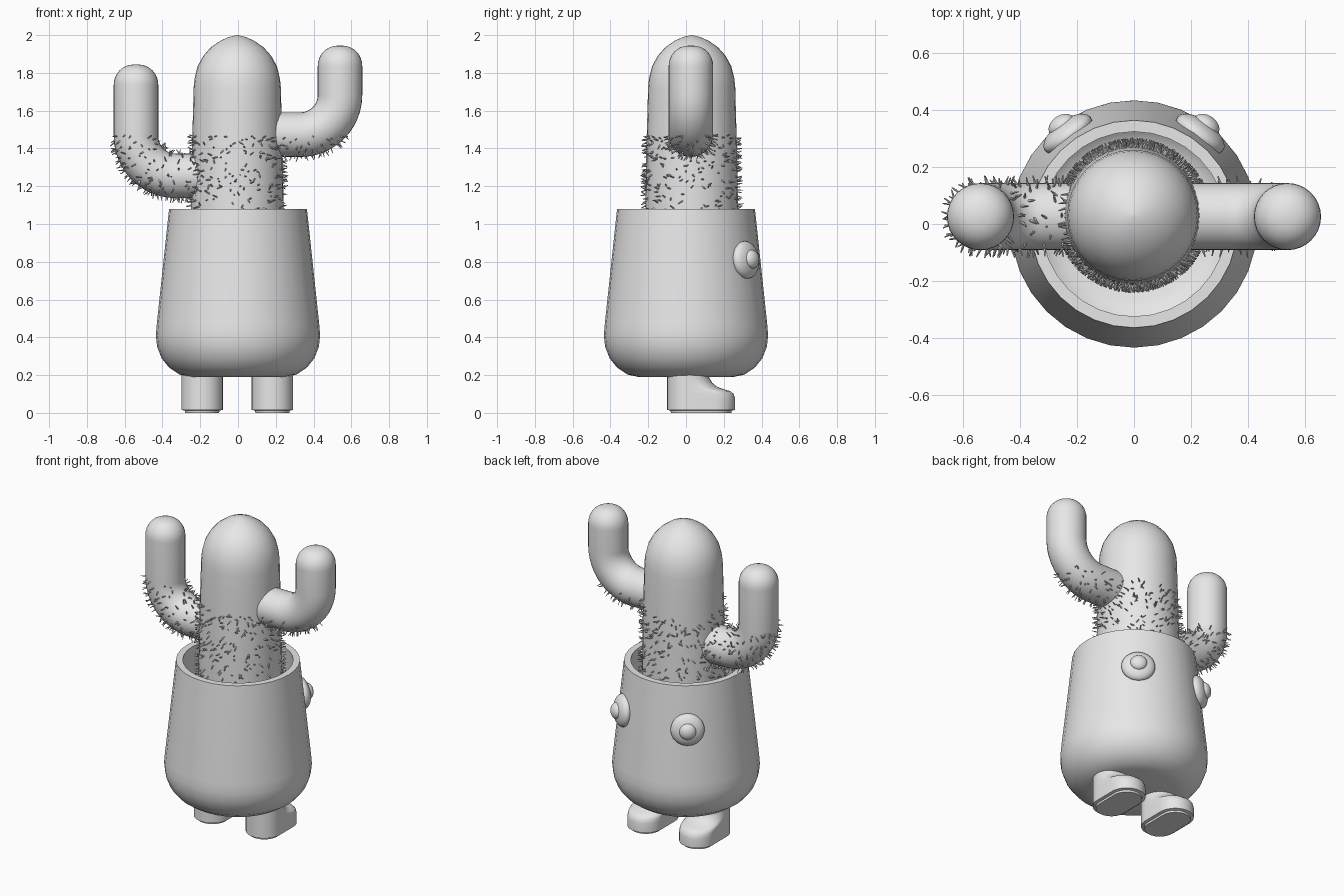
import bpy, bmesh, random
from math import sin, cos, pi, radians
from mathutils import Vector, Matrix

random.seed(4)
if "Cube" in bpy.data.objects:
    bpy.data.objects.remove(bpy.data.objects["Cube"], do_unlink=True)

grey = bpy.data.materials.new("plain grey")
grey.use_nodes = True
grey.diffuse_color = (0.8, 0.8, 0.8, 1)
grey.node_tree.nodes["Principled BSDF"].inputs["Base Color"].default_value = (0.8, 0.8, 0.8, 1)


def finish(name, bm, angle=40):
    """Turn a bmesh into a smooth shaded object with sharp creases."""
    bmesh.ops.recalc_face_normals(bm, faces=bm.faces)
    mesh = bpy.data.meshes.new(name)
    bm.to_mesh(mesh)
    bm.free()
    mesh.materials.append(grey)
    mesh.shade_smooth()
    mesh.set_sharp_from_angle(angle=radians(angle))
    obj = bpy.data.objects.new(name, mesh)
    bpy.context.collection.objects.link(obj)
    return obj


def loft(name, rings, angle=40):
    """Skin a stack of closed rings and cap both ends."""
    bm = bmesh.new()
    loops = [[bm.verts.new(p) for p in ring] for ring in rings]
    for a, b in zip(loops, loops[1:]):
        for i in range(len(a)):
            j = (i + 1) % len(a)
            bm.faces.new((a[i], a[j], b[j], b[i]))
    bm.faces.new(loops[0][::-1])
    bm.faces.new(loops[-1])
    return finish(name, bm, angle)


def circle(center, u, v, r, n=32):
    return [center + (u * cos(2 * pi * i / n) + v * sin(2 * pi * i / n)) * r for i in range(n)]


X, Y, Z = Vector((1, 0, 0)), Vector((0, 1, 0)), Vector((0, 0, 1))


def lathe(name, profile, cx=0, cy=0, angle=40):
    return loft(name, [circle(Vector((cx, cy, z)), X, Y, r) for r, z in profile], angle)


# Hollow pot: outer wall, rim, inner wall, inner floor
outer = [(0.25, 0.19), (0.31, 0.203), (0.365, 0.24), (0.405, 0.29),
         (0.428, 0.35), (0.435, 0.41), (0.43, 0.47), (0.365, 1.08)]
inner = [(0.325, 1.08), (0.39, 0.47), (0.39, 0.38), (0.35, 0.28), (0.27, 0.235)]
lathe("pot", outer + inner)

# Cactus trunk with a domed, slightly pointed top
trunk = lathe("cactus_trunk", [
    (0.245, 0.235), (0.245, 1.1), (0.24, 1.4), (0.234, 1.6), (0.231, 1.72), (0.226, 1.77),
    (0.21, 1.835), (0.18, 1.89), (0.14, 1.935), (0.09, 1.97), (0.045, 1.99), (0.004, 2.0)],
    -0.004, 0.03)


# Arms: horizontal tube, quarter bend, upright tube, rounded tip
def arm(name, side, base, top, r=0.118, bend=0.21, reach=0.33):
    rings = [circle(Vector((side * 0.12, 0.026, base)), Y, Z, r)]
    for k in range(13):
        t = pi / 2 * k / 12
        center = Vector((side * (reach + bend * sin(t)), 0.026, base + bend * (1 - cos(t))))
        rings.append(circle(center, Y, Vector((-side * sin(t), 0, cos(t))), r))
    for k in range(9):
        t = pi / 2 * k / 8 * 0.98
        center = Vector((side * (reach + bend), 0.026, top - 0.11 + 0.11 * sin(t)))
        rings.append(circle(center, Y, -side * X, r * cos(t) ** 0.85))
    return loft(name, rings)


right_arm = arm("right_arm", -1, 1.255, 1.845)
left_arm = arm("left_arm", 1, 1.473, 1.945)


# Thorns scattered evenly over the lower part of each cactus piece
def thorns(name, source, density=620, zmin=0.5, zmax=1.47):
    bm = bmesh.new()
    for poly in source.data.polygons:
        if len(poly.vertices) != 4:
            continue
        a, b, c, d = [source.data.vertices[i].co for i in poly.vertices]
        wanted = poly.area * density
        count = int(wanted) + (random.random() < wanted % 1)
        for _ in range(count):
            root = a.lerp(b, s := random.random()).lerp(d.lerp(c, s), random.random())
            if not zmin < root.z < zmax:
                continue
            jitter = Vector([random.uniform(-1, 1) for _ in range(3)])
            aim = (poly.normal + jitter * 0.55).normalized()
            turn = aim.to_track_quat('Z', 'Y').to_matrix().to_4x4()
            bmesh.ops.create_cone(bm, segments=4, radius1=0.005, radius2=0.002, depth=0.034,
                                  cap_ends=True,
                                  matrix=Matrix.Translation(root + aim * 0.012) @ turn)
    return finish(name, bm, 30)


thorns("trunk_thorns", trunk)
thorns("right_arm_thorns", right_arm)
thorns("left_arm_thorns", left_arm)


# Eyes: flattened balls set on the pot wall, with a smaller raised pupil
def ball(name, center, normal, radius, thickness):
    bm = bmesh.new()
    turn = normal.to_track_quat('Z', 'Y').to_matrix().to_4x4()
    bmesh.ops.create_uvsphere(
        bm, u_segments=32, v_segments=16, radius=1,
        matrix=Matrix.Translation(center) @ turn @ Matrix.Diagonal((radius, radius, thickness, 1)))
    return finish(name, bm, 60)


for label, side in (("left", 1), ("right", -1)):
    out = Vector((side * 0.59, 0.8, 0.1)).normalized()
    spot = Vector((side * 0.233, 0.317, 0.81))
    ball(label + "_eye", spot, out, 0.1, 0.048)
    ball(label + "_pupil", spot + out * 0.038, out, 0.05, 0.034)


# Feet: stacked rounded outlines, long at the toe and short at the ankle
def outline(cx, z, front, inset=0, r=0.11, heel=0.01, n=16):
    pts = []
    for y, start in ((max(front - r, heel), 0), (heel, pi)):
        for i in range(n + 1):
            t = start + pi * i / n
            pts.append(Vector((cx + (r - inset) * cos(t), y + (r - inset) * sin(t), z)))
    return pts


toe = [(0.0, 0.26, 0.02), (0.012, 0.26, 0.018), (0.016, 0.26, 0), (0.075, 0.26, 0),
       (0.1, 0.252, 0), (0.115, 0.235, 0), (0.125, 0.2, 0), (0.138, 0.165, 0),
       (0.16, 0.138, 0), (0.19, 0.122, 0), (0.25, 0.121, 0)]
for label, side in (("left", 1), ("right", -1)):
    loft(label + "_foot", [outline(side * 0.186 - 0.004, z, f, inset) for z, f, inset in toe], 50)
